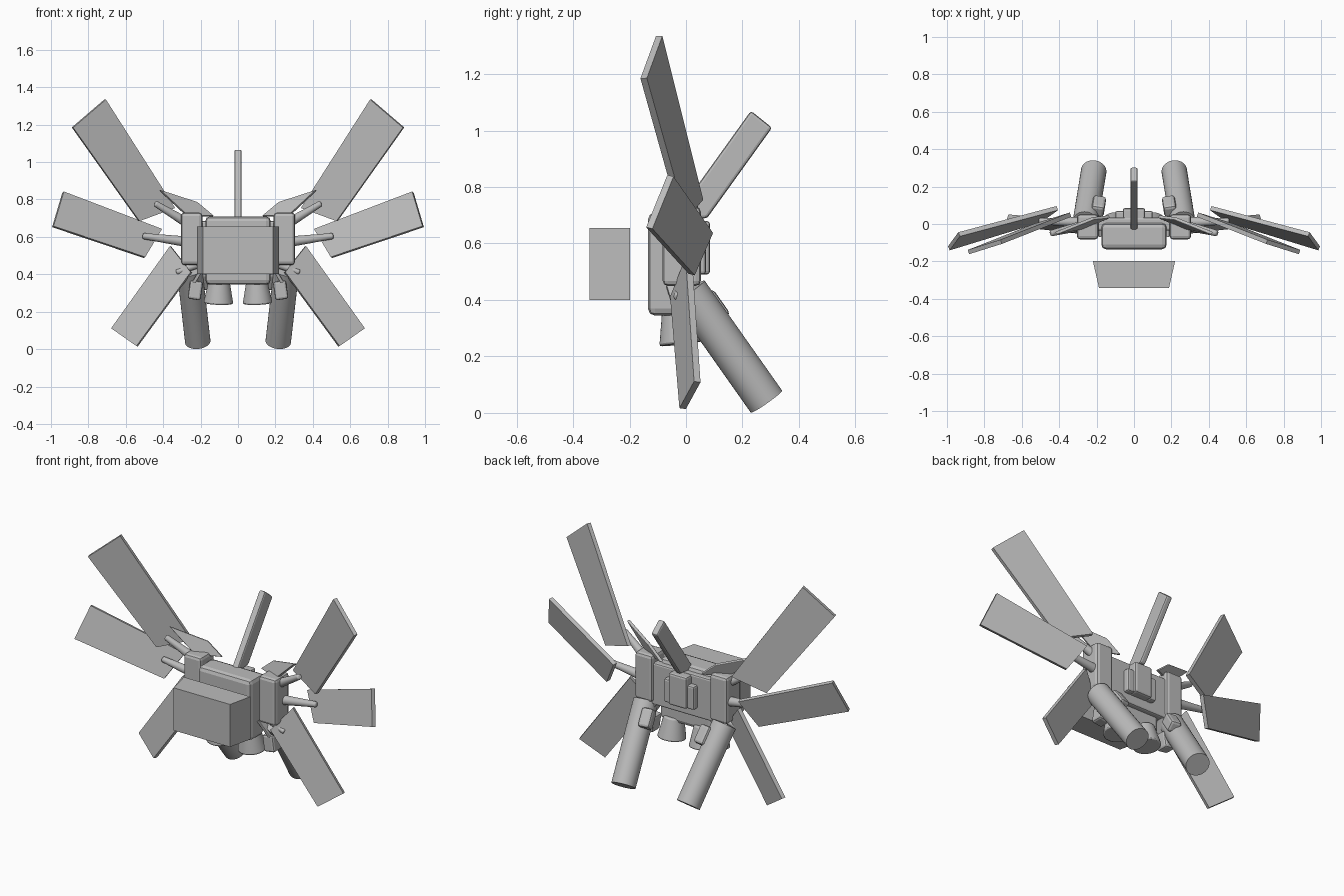
import bpy, bmesh
from mathutils import Vector, Matrix

cube = bpy.data.objects.get("Cube")
if cube:
    bpy.data.objects.remove(cube, do_unlink=True)

grey = bpy.data.materials.new("plain_grey")
grey.use_nodes = True
grey.diffuse_color = (0.5, 0.5, 0.5, 1)
grey.node_tree.nodes["Principled BSDF"].inputs["Base Color"].default_value = (0.5, 0.5, 0.5, 1)


def finish(name, bm, bevel=0, mirror=True, smooth=False):
    bmesh.ops.recalc_face_normals(bm, faces=bm.faces)
    mesh = bpy.data.meshes.new(name)
    bm.to_mesh(mesh)
    bm.free()
    mesh.materials.append(grey)
    ob = bpy.data.objects.new(name, mesh)
    bpy.context.collection.objects.link(ob)
    if smooth:
        bpy.ops.object.select_all(action='DESELECT')
        ob.select_set(True)
        bpy.context.view_layer.objects.active = ob
        bpy.ops.object.shade_smooth_by_angle(angle=0.7)
    if bevel:
        mod = ob.modifiers.new("Bevel", 'BEVEL')
        mod.width, mod.segments = bevel, 2
    if mirror:
        ob.modifiers.new("Mirror", 'MIRROR').use_mirror_merge = False
    return ob


def box(name, centre, size, bevel=0.015, mirror=True, axis=None):
    """Rounded block, optionally leaning so its z follows axis."""
    bm = bmesh.new()
    turn = axis.to_track_quat('Z', 'Y').to_matrix().to_4x4() if axis else Matrix()
    place = Matrix.Translation(centre) @ turn @ Matrix.Diagonal((*size, 1))
    bmesh.ops.create_cube(bm, size=1, matrix=place)
    return finish(name, bm, bevel, mirror)


def slab(name, corners, thick, rim=0.0, bevel=0, mirror=True):
    """Flat plate through a quad, with a shallow raised panel on both faces."""
    pts = [Vector(p) for p in corners]
    n = (pts[2] - pts[0]).cross(pts[3] - pts[1]).normalized() * thick / 2
    bm = bmesh.new()
    a = [bm.verts.new(p - n) for p in pts]
    b = [bm.verts.new(p + n) for p in pts]
    faces = [bm.faces.new(a[::-1]), bm.faces.new(b)]
    for i in range(4):
        j = (i + 1) % 4
        bm.faces.new((a[i], a[j], b[j], b[i]))
    if rim:
        bmesh.ops.inset_individual(bm, faces=faces, thickness=rim, depth=0.004)
    return finish(name, bm, bevel, mirror)


def tube(name, start, end, r1, r2, bevel=0):
    start, end = Vector(start), Vector(end)
    d = end - start
    bm = bmesh.new()
    bmesh.ops.create_cone(
        bm, cap_ends=True, segments=32, radius1=r1, radius2=r2, depth=d.length,
        matrix=Matrix.Translation((start + end) / 2) @ d.to_track_quat('Z', 'Y').to_matrix().to_4x4())
    return finish(name, bm, bevel, smooth=True)


# Pack body and side modules
box("pack_body", (0, -0.065, 0.527), (0.35, 0.14, 0.365), 0.025, False)
box("back_frame", (0, 0.0, 0.56), (0.42, 0.07, 0.25), 0.01, False)
box("side_module", (0.248, -0.015, 0.59), (0.115, 0.135, 0.28), 0.018)
box("spine_block", (0, 0.045, 0.585), (0.12, 0.08, 0.19), 0.012, False)
box("spine_cheek", (0.075, 0.035, 0.56), (0.05, 0.07, 0.14), 0.01)

# Floating front block, narrower towards the front
bm = bmesh.new()
bmesh.ops.create_cube(bm, size=1, matrix=Matrix.Translation((0, -0.27, 0.528)) @ Matrix.Diagonal((0.44, 0.145, 0.255, 1)))
for v in bm.verts:
    if v.co.y < -0.27:
        v.co.x *= 0.85
finish("front_block", bm, mirror=False)

# Wing blades
slab("upper_wing", [(0.71, -0.095, 1.335), (0.885, -0.15, 1.185), (0.53, -0.01, 0.685), (0.34, 0.05, 0.755)], 0.024, 0.03)
slab("middle_wing", [(0.935, -0.055, 0.84), (0.99, -0.13, 0.655), (0.50, 0.02, 0.49), (0.41, 0.085, 0.64)], 0.024, 0.03)
slab("lower_wing", [(0.675, 0.04, 0.11), (0.54, -0.012, 0.015), (0.25, -0.045, 0.41), (0.36, 0.01, 0.55)], 0.024, 0.03)

# Tail fin rising from the back
slab("tail_fin", [(0, 0.23, 1.07), (0, 0.305, 1.01), (0, 0.075, 0.69), (0, -0.05, 0.68)], 0.04, bevel=0.01, mirror=False)

# Small plates on top and beneath
slab("shoulder_plate", [(0.42, -0.05, 0.85), (0.22, 0.03, 0.785), (0.13, 0.04, 0.71), (0.27, -0.02, 0.71)], 0.018, bevel=0.004)
slab("hip_plate", [(0.18, -0.07, 0.45), (0.18, 0.03, 0.45), (0.24, 0.02, 0.35), (0.24, -0.04, 0.35)], 0.018, bevel=0.004)

# Rods that carry the wings
tube("upper_wing_rod", (0.28, -0.01, 0.68), (0.445, -0.05, 0.78), 0.026, 0.016, 0.008)
tube("middle_wing_rod", (0.28, 0.01, 0.575), (0.51, 0.015, 0.605), 0.028, 0.016, 0.008)
tube("lower_wing_rod", (0.22, -0.02, 0.45), (0.33, -0.03, 0.41), 0.02, 0.014, 0.006)

# Rear thrust tubes with their brackets
top, bottom = Vector((0.26, 0.01, 0.43)), Vector((0.215, 0.285, 0.04))
tube("thrust_tube", top, bottom, 0.068, 0.068)
box("tube_bracket", (0.19, 0.095, 0.375), (0.07, 0.07, 0.11), 0.015, axis=top - bottom)
box("tube_clamp", (0.228, -0.005, 0.315), (0.075, 0.07, 0.1), 0.012, axis=Vector((0.15, 0, -1)))

# Flared nozzles beneath the body
tube("nozzle", (0.105, -0.015, 0.245), (0.1, -0.03, 0.37), 0.08, 0.055, 0.008)
